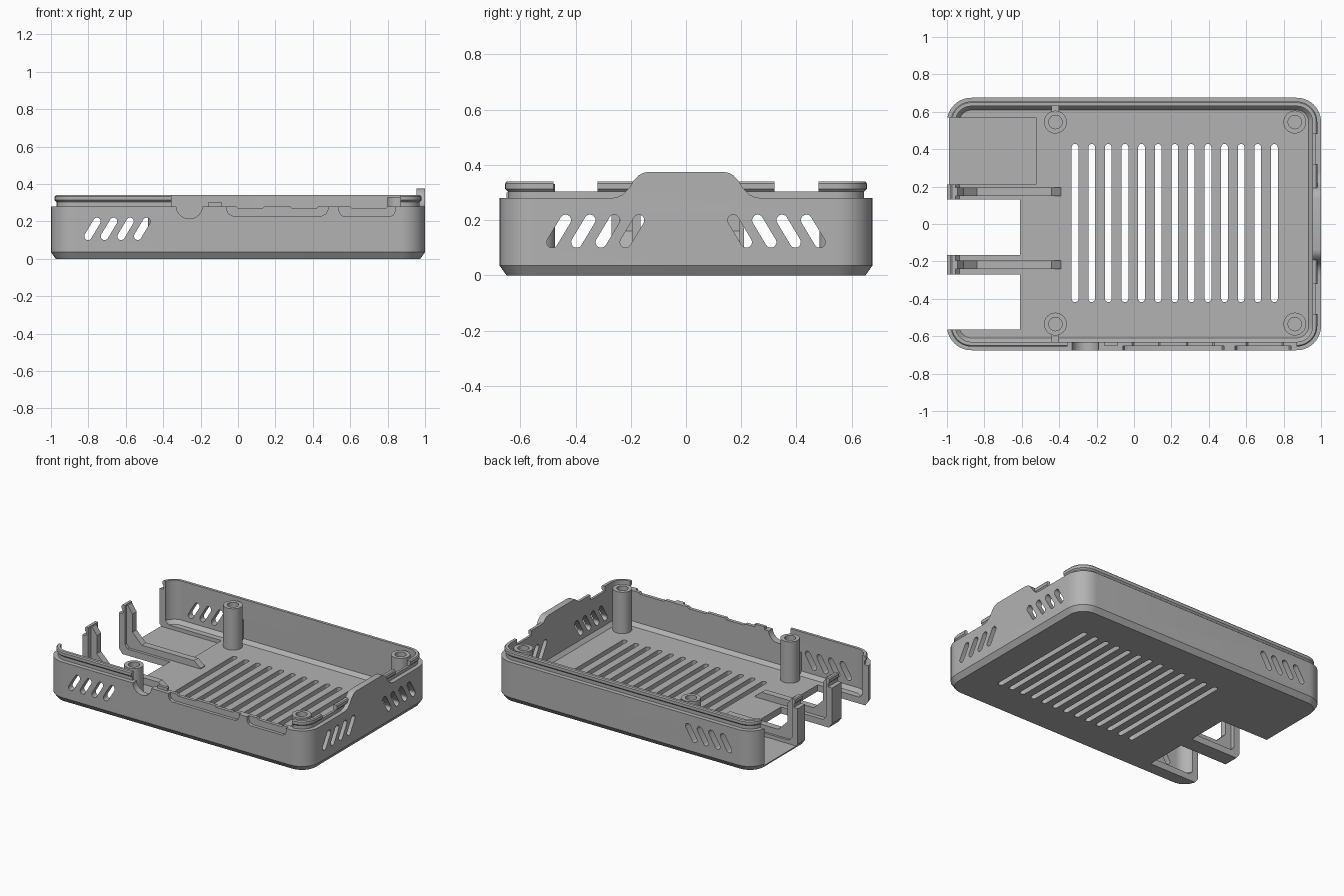
import bpy, bmesh, math
from mathutils import Vector

if "Cube" in bpy.data.objects:
    bpy.data.objects.remove(bpy.data.objects["Cube"])

grey = bpy.data.materials.new("case_grey")
grey.diffuse_color = (0.45, 0.45, 0.45, 1)
grey.use_nodes = True
grey.node_tree.nodes["Principled BSDF"].inputs["Base Color"].default_value = grey.diffuse_color


def make(name, bm):
    bmesh.ops.recalc_face_normals(bm, faces=bm.faces)
    me = bpy.data.meshes.new(name)
    bm.to_mesh(me)
    bm.free()
    me.materials.append(grey)
    ob = bpy.data.objects.new(name, me)
    bpy.context.collection.objects.link(ob)
    return ob


def prism(bm, pts, axis, lo, hi):
    """Extrude a closed 2D profile along an axis from lo to hi."""
    place = {'x': lambda a, b, t: (t, a, b),
             'y': lambda a, b, t: (a, t, b),
             'z': lambda a, b, t: (a, b, t)}[axis]
    A = [bm.verts.new(place(a, b, lo)) for a, b in pts]
    B = [bm.verts.new(place(a, b, hi)) for a, b in pts]
    bm.faces.new(A)
    bm.faces.new(B)
    n = len(pts)
    for i in range(n):
        j = (i + 1) % n
        bm.faces.new((A[i], A[j], B[j], B[i]))


def box(bm, x0, x1, y0, y1, z0, z1):
    prism(bm, [(x0, y0), (x1, y0), (x1, y1), (x0, y1)], 'z', z0, z1)


def slot(a0, b0, a1, b1, r, n=8):
    """Rounded slot outline between two end centres."""
    ang = math.atan2(b1 - b0, a1 - a0)
    pts = []
    for ca, cb, s in ((a1, b1, ang - math.pi / 2), (a0, b0, ang + math.pi / 2)):
        for i in range(n + 1):
            t = s + math.pi * i / n
            pts.append((ca + r * math.cos(t), cb + r * math.sin(t)))
    return pts


def circle(cx, cy, r, n=32):
    return [(cx + r * math.cos(2 * math.pi * i / n),
             cy + r * math.sin(2 * math.pi * i / n)) for i in range(n)]


def ring(bm, inset, z, hx=1.0, hy=0.675, rad=0.13, n=10):
    r = rad - inset
    vs = []
    for q, (sx, sy) in enumerate(((1, 1), (-1, 1), (-1, -1), (1, -1))):
        for i in range(n + 1):
            t = math.pi / 2 * (q + i / n)
            vs.append(bm.verts.new((sx * (hx - rad) + r * math.cos(t),
                                    sy * (hy - rad) + r * math.sin(t), z)))
    return vs


# Tray shell: bottom chamfer, wall, snap lip, inner wall, floor
bm = bmesh.new()
section = [(0.025, 0), (0, 0.035), (0, 0.28), (0.03, 0.28), (0.03, 0.303),
           (0.02, 0.313), (0.02, 0.333), (0.026, 0.34), (0.045, 0.34),
           (0.045, 0.07), (0.066, 0.045)]
rings = [ring(bm, i, z) for i, z in section]
for A, B in zip(rings, rings[1:]):
    for i in range(len(A)):
        j = (i + 1) % len(A)
        bm.faces.new((A[i], A[j], B[j], B[i]))
bm.faces.new(rings[0])
bm.faces.new(rings[-1])
tray = make("tray", bm)

cutters = []

# Vents: floor slots and slanted side slots
bm = bmesh.new()
for i in range(13):
    x = -0.315 + i * 0.0888
    prism(bm, slot(x, -0.40, x, 0.41, 0.018), 'z', -0.1, 0.1)
HX, HZ, R = 0.024, 0.04, 0.02
for i in range(4):
    x = -0.778 + i * 0.0885
    for y0, y1 in ((-0.72, -0.6), (0.6, 0.72)):
        prism(bm, slot(x - HX, 0.16 - HZ, x + HX, 0.16 + HZ, R), 'y', y0, y1)
    y = 0.195 + i * 0.0885
    for s in (-1, 1):
        prism(bm, slot(s * (y + HX), 0.16 - HZ, s * (y - HX), 0.16 + HZ, R),
              'x', 0.92, 1.05)
cutters.append(make("vent_cutter", bm))

# Port openings on the left, lip gaps on the front and right
bm = bmesh.new()
box(bm, -1.1, -0.61, -0.565, -0.27, -0.1, 0.5)
box(bm, -1.1, -0.61, -0.165, 0.13, -0.1, 0.5)
box(bm, -1.1, -0.525, 0.21, 0.57, 0.02, 0.5)
box(bm, -0.355, 0.87, -0.8, -0.6, 0.28, 0.5)
for s in (-1, 1):
    ys = sorted((s * 0.32, s * 0.48))
    box(bm, 0.9, 1.1, ys[0], ys[1], 0.304, 0.5)
cutters.append(make("opening_cutter", bm))

# Front plug recesses and round jack notch
bm = bmesh.new()
for a, b, z in ((-0.06, 0.48, 0.23), (0.54, 0.84, 0.225)):
    prism(bm, [(a, 0.4), (a, z + 0.03), (a + 0.01, z + 0.01), (a + 0.03, z),
               (b - 0.03, z), (b - 0.01, z + 0.01), (b, z + 0.03), (b, 0.4)],
          'y', -0.75, -0.653)
prism(bm, circle(-0.26, 0.285, 0.071), 'y', -0.75, -0.6)
cutters.append(make("recess_cutter", bm))

# Shallow dips for the front connectors
bm = bmesh.new()
for a, b in ((-0.01, 0.14), (0.28, 0.43), (0.6, 0.8)):
    prism(bm, [(a, 0.4), (a, 0.28), (a + 0.01, 0.27), (b - 0.01, 0.27),
               (b, 0.28), (b, 0.4)], 'y', -0.66, -0.6)
cutters.append(make("dip_cutter", bm))

for c in cutters:
    c.hide_render = True
    m = tray.modifiers.new("cut", 'BOOLEAN')
    m.operation, m.solver, m.object = 'DIFFERENCE', 'EXACT', c
dg = bpy.context.evaluated_depsgraph_get()
dg.update()
cut_mesh = bpy.data.meshes.new_from_object(tray.evaluated_get(dg))
tray.modifiers.clear()
tray.data = cut_mesh
for c in cutters:
    bpy.data.objects.remove(c)

# Raised tab on the right wall
half = [(0.27, 0.28), (0.25, 0.283), (0.228, 0.293), (0.205, 0.318),
        (0.19, 0.342), (0.172, 0.362), (0.155, 0.371), (0.135, 0.375)]
bm = bmesh.new()
prism(bm, half + [(-y, z) for y, z in reversed(half)], 'x', 0.955, 1.0)
make("right_tab", bm)

# Small key bump on the front wall
bm = bmesh.new()
box(bm, -0.16, -0.085, -0.65, -0.63, 0.275, 0.30)
make("front_bump", bm)

# Screw posts with blind holes
for x in (-0.42, 0.86):
    for y in (-0.535, 0.545):
        bm = bmesh.new()
        loops = []
        for r, z in ((0.061, 0.04), (0.061, 0.33), (0.036, 0.33), (0.036, 0.08)):
            loops.append([bm.verts.new((a, b, z)) for a, b in circle(x, y, r)])
        for A, B in zip(loops, loops[1:]):
            for i in range(32):
                j = (i + 1) % 32
                bm.faces.new((A[i], A[j], B[j], B[i]))
        bm.faces.new(loops[0])
        bm.faces.new(loops[-1])
        make("screw_post", bm)

# Ribs tying the left posts to the walls
for s in (-1, 1):
    bm = bmesh.new()
    y0, y1 = sorted((s * 0.59, s * 0.635))
    box(bm, -0.44, -0.40, y0, y1, 0.04, 0.2)
    make("post_rib", bm)

# Braced arms between the left ports
for y in (-0.217, 0.172):
    bm = bmesh.new()
    prism(bm, [(-0.39, 0.04), (-0.39, 0.05), (-0.44, 0.09), (-0.84, 0.09),
               (-0.91, 0.16), (-0.91, 0.285), (-0.945, 0.335), (-0.96, 0.335),
               (-0.96, 0.04)], 'y', y - 0.023, y + 0.023)
    make("port_arm", bm)

# Smooth the rounded parts, keep edges sharp
for ob in bpy.context.scene.objects:
    ob.select_set(True)
bpy.context.view_layer.objects.active = tray
bpy.ops.object.shade_smooth_by_angle(angle=math.radians(30))
